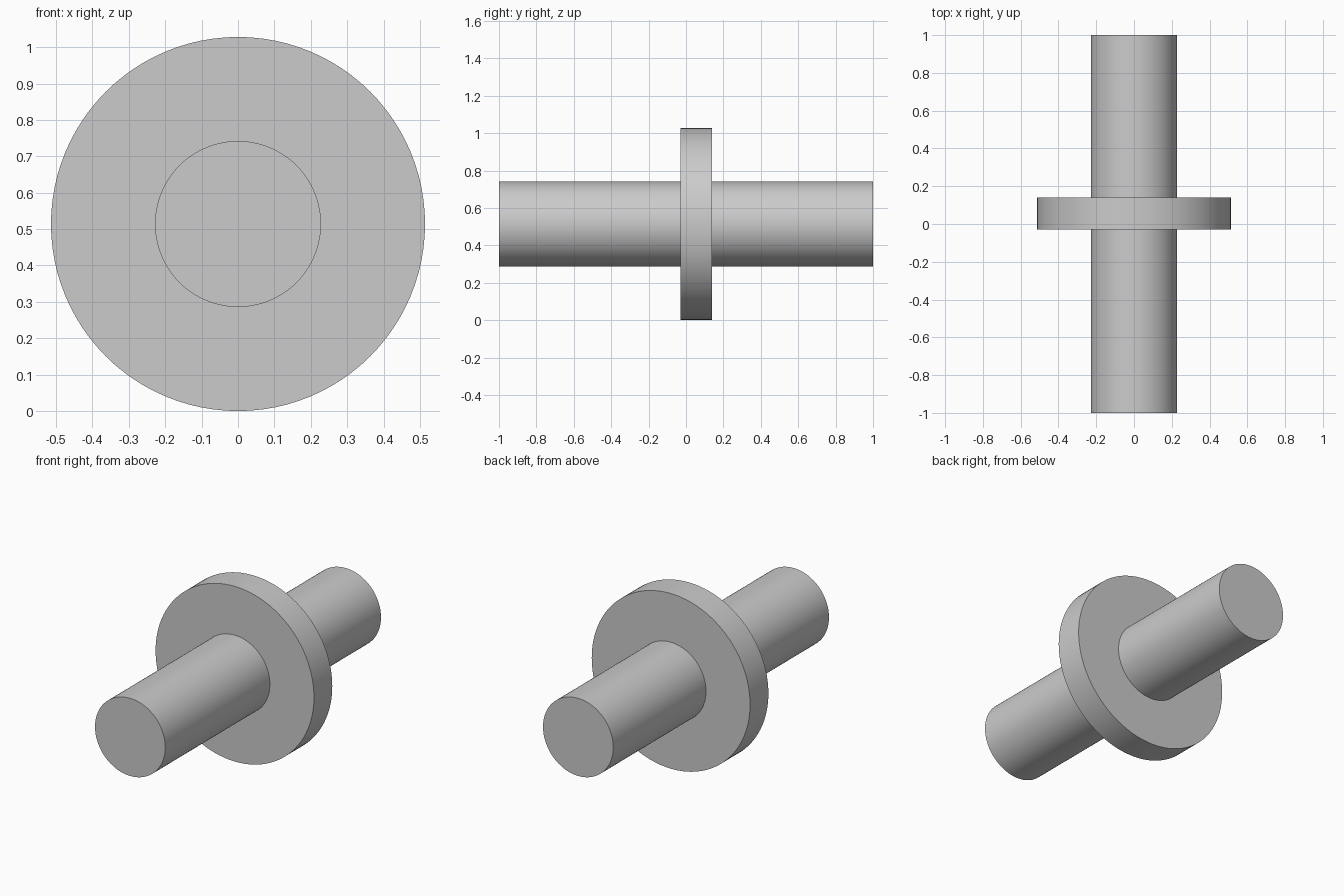
import bpy
import bmesh
import math
from mathutils import Vector

cube = bpy.data.objects.get("Cube")
if cube:
    bpy.data.objects.remove(cube, do_unlink=True)

# Dimensions
SHAFT_R, FLANGE_R = 0.228, 0.514
HALF_LENGTH = 1.0
FLANGE_FRONT, FLANGE_BACK = -0.03, 0.14
SEGMENTS = 96

# Plain grey metal
grey = bpy.data.materials.new("plain_grey")
grey.use_nodes = True
colour = (0.6, 0.6, 0.6, 1.0)
grey.diffuse_color = colour
grey.node_tree.nodes["Principled BSDF"].inputs["Base Color"].default_value = colour


def lathe_along_y(name, profile, material):
    """Revolve (y, radius) points around the y axis and cap both ends."""
    bm = bmesh.new()
    verts = [bm.verts.new((0, y, r)) for y, r in profile]
    edges = [bm.edges.new(pair) for pair in zip(verts, verts[1:])]
    bmesh.ops.spin(bm, geom=verts + edges, cent=Vector(), axis=Vector((0, 1, 0)),
                   angle=math.tau, steps=SEGMENTS, use_merge=True)
    bmesh.ops.remove_doubles(bm, verts=bm.verts[:], dist=1e-5)
    bmesh.ops.holes_fill(bm, edges=[e for e in bm.edges if e.is_boundary], sides=0)
    bmesh.ops.recalc_face_normals(bm, faces=bm.faces[:])
    mesh = bpy.data.meshes.new(name)
    bm.to_mesh(mesh)
    bm.free()
    mesh.materials.append(material)
    obj = bpy.data.objects.new(name, mesh)
    bpy.context.collection.objects.link(obj)
    return obj


# Round shaft with an integral collar, turned as one solid
shaft = lathe_along_y("flanged_shaft", [
    (-HALF_LENGTH, SHAFT_R),
    (FLANGE_FRONT, SHAFT_R),
    (FLANGE_FRONT, FLANGE_R),
    (FLANGE_BACK, FLANGE_R),
    (FLANGE_BACK, SHAFT_R),
    (HALF_LENGTH, SHAFT_R),
], grey)
shaft.location.z = FLANGE_R

# Smooth round walls, sharp rims
bpy.ops.object.select_all(action="DESELECT")
shaft.select_set(True)
bpy.context.view_layer.objects.active = shaft
bpy.ops.object.shade_smooth_by_angle(angle=math.radians(30))
